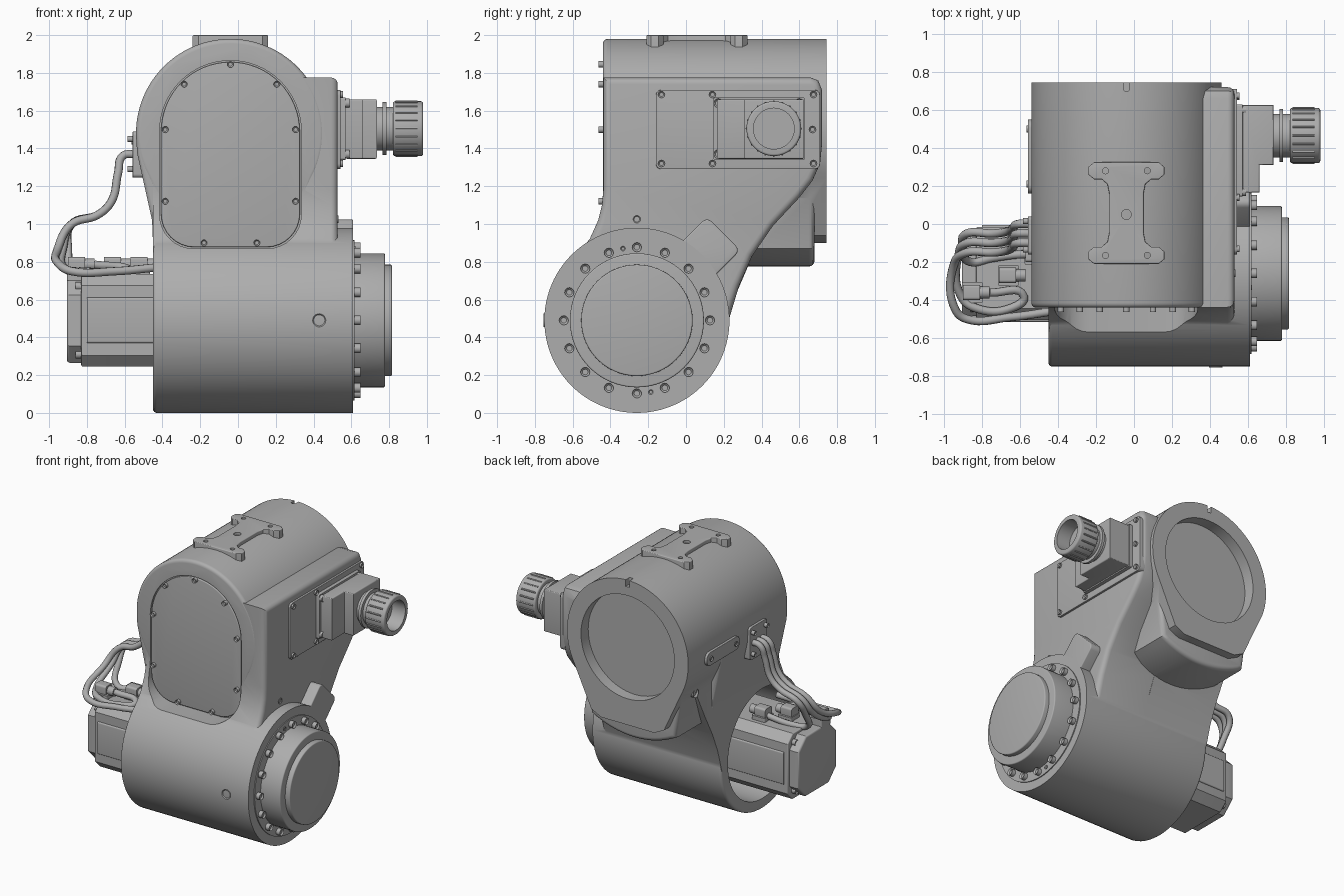
import bpy, bmesh
from math import sin, cos, pi, radians
from mathutils import Vector

cube = bpy.data.objects.get("Cube")
if cube:
    bpy.data.objects.remove(cube, do_unlink=True)

GREY = (0.42, 0.42, 0.42, 1)
metal = bpy.data.materials.new("cast_grey")
metal.use_nodes = True
metal.diffuse_color = GREY
metal.node_tree.nodes["Principled BSDF"].inputs["Base Color"].default_value = GREY

AXES = {"x": lambda u, v, w: (w, u, v), "y": lambda u, v, w: (u, w, v), "z": lambda u, v, w: (u, v, w)}


def arc(cu, cv, r, a0=0, a1=360, n=48):
    steps = n if a1 - a0 == 360 else n + 1
    return [(cu + r * cos(radians(a0 + (a1 - a0) * i / n)), cv + r * sin(radians(a0 + (a1 - a0) * i / n)))
            for i in range(steps)]


def rounded(u0, u1, v0, v1, r, n=5):
    return (arc(u1 - r, v1 - r, r, 0, 90, n) + arc(u0 + r, v1 - r, r, 90, 180, n)
            + arc(u0 + r, v0 + r, r, 180, 270, n) + arc(u1 - r, v0 + r, r, 270, 360.01, n))


def prism(name, axis, pts, w0, w1, bevel=0, bevel_ends=(0, 1), socket=0):
    """Extrude a flat outline along an axis, rounding the rims of chosen ends."""
    bm = bmesh.new()
    ends = [[bm.verts.new(AXES[axis](u, v, w)) for u, v in pts] for w in (w0, w1)]
    caps = [bm.faces.new(e) for e in ends]
    n = len(pts)
    for i in range(n):
        j = (i + 1) % n
        bm.faces.new((ends[0][i], ends[0][j], ends[1][j], ends[1][i]))
    bmesh.ops.recalc_face_normals(bm, faces=bm.faces)
    if socket:
        bmesh.ops.inset_individual(bm, faces=[caps[1]], thickness=socket, depth=-socket)
    if bevel:
        rims = [e for k in bevel_ends for e in caps[k].edges]
        bmesh.ops.bevel(bm, geom=rims, offset=bevel, segments=4, profile=0.5, affect="EDGES")
    mesh = bpy.data.meshes.new(name)
    bm.to_mesh(mesh)
    bm.free()
    ob = bpy.data.objects.new(name, mesh)
    bpy.context.collection.objects.link(ob)
    mesh.materials.append(metal)
    return ob


def combine(target, other, operation):
    mod = target.modifiers.new(operation, "BOOLEAN")
    mod.operation, mod.solver, mod.object = operation, "EXACT", other
    bpy.context.view_layer.objects.active = target
    bpy.ops.object.modifier_apply(modifier=mod.name)
    bpy.data.objects.remove(other, do_unlink=True)


def bolts(name, axis, spots, w0, w1, r=0.02):
    for i, (u, v) in enumerate(spots):
        prism(f"{name}_{i + 1}", axis, arc(u, v, r, n=12), w0, w1, socket=r * 0.4)


# Main casting: a horizontal barrel, a drum across it, and the webs between
JY, JZ, DX, DZ = -0.26, 0.49, -0.04, 1.48
body = prism("housing", "x", arc(JY, JZ, 0.49, n=96), -0.45, 0.61, 0.02, (0,))
drum_outline = arc(DX, DZ, 0.5, -28, 208, 72) + [(DX - 0.3, 0.94), (DX - 0.22, 0.9), (DX + 0.22, 0.9), (DX + 0.3, 0.94)]
combine(body, prism("drum", "y", drum_outline, -0.44, 0.745, 0.025, (0,)), "UNION")
neck = arc(DX, DZ, 0.705, 240, 300, 16) + [(DX + 0.4, 1.2), (DX - 0.4, 1.2)]
combine(body, prism("neck", "y", neck, 0.1, 0.68, 0.03, (1,)), "UNION")
front_edge = [(-0.59, 0.83), (-0.51, 0.92), (-0.465, 1.02), (-0.445, 1.1), (-0.438, 1.18)]
right_web = [(0.1, 0.3), (-0.3, 0.4)] + front_edge + [(-0.438, 1.775), (0.66, 1.775)] + [
    (0.70, 1.76), (0.72, 1.71), (0.72, 1.42), (0.71, 1.32), (0.67, 1.23), (0.6, 1.14),
    (0.46, 0.99), (0.35, 0.83), (0.28, 0.67), (0.235, 0.52), (0.2, 0.4)]
combine(body, prism("right_web", "x", right_web, 0.02, 0.528, 0.035, (1,)), "UNION")
left_web = [(0.1, 0.3), (-0.3, 0.4)] + front_edge + [
    (-0.438, 1.4), (0.6, 1.4), (0.52, 1.15), (0.42, 0.95), (0.33, 0.78), (0.27, 0.64), (0.235, 0.52), (0.2, 0.4)]
combine(body, prism("left_web", "x", left_web, -0.449, 0.1), "UNION")
shoulder = [(-0.538, 1.46), (-0.535, 1.38), (-0.455, 1.02), (-0.448, 0.85), (0.3, 0.85), (0.3, 1.46)]
combine(body, prism("shoulder", "y", shoulder, -0.437, 0.34, 0.02), "UNION")

# Openings: motor bore, front cover pocket, drum bore and index notch
combine(body, prism("bore", "x", arc(JY, JZ, 0.41, n=64), -0.6, -0.1), "DIFFERENCE")
cover = (arc(DX, 1.49, 0.375, 0, 180, 32) + arc(DX - 0.195, 1.05, 0.18, 180, 270, 8)
         + arc(DX + 0.195, 1.05, 0.18, 270, 360, 8))
combine(body, prism("pocket", "y", cover, -0.9, -0.425), "DIFFERENCE")
combine(body, prism("drum_bore", "y", arc(DX, DZ, 0.385, n=64), 0.66, 0.9), "DIFFERENCE")
combine(body, prism("notch", "z", rounded(-0.056, -0.024, 0.7, 0.9, 0.01), 1.93, 2.2), "DIFFERENCE")

# Front cover and its bolts
lid = [(DX + (u - DX) * 0.98, 1.37 + (v - 1.37) * 0.985) for u, v in cover]
prism("front_cover", "y", lid, -0.4, -0.44, 0.006, (1,))
spots = [(DX, 1.845)] + [(DX + s * a, z) for s in (-1, 1)
                         for a, z in ((0.245, 1.74), (0.345, 1.5), (0.345, 1.12), (0.14, 0.9))]
bolts("cover_bolt", "y", spots, -0.43, -0.462, 0.017)

# Top mounting pad, shaped like an I, with hollow screws
half = rounded(-0.24, 0.16, 0.235, 0.325, 0.03)
top_pad = [(-0.13, 0.16), (-0.14, 0.21), (-0.17, 0.235), (-0.21, 0.235), (-0.24, 0.26), (-0.24, 0.3), (-0.21, 0.325)]
top_pad += [(2 * DX - x, y) for x, y in reversed(top_pad)]
top_pad += [(x, 0.115 - y) for x, y in reversed(top_pad)]
pad = prism("top_pad", "z", top_pad, 1.9, 2.0, 0.006, (1,))
for x, y, r in [(DX, 0.05, 0.026)] + [(DX + s * 0.11, y, 0.016) for s in (-1, 1) for y in (0.28, -0.165)]:
    combine(pad, prism("hole", "z", arc(x, y, r, n=16), 1.96, 2.1), "DIFFERENCE")

# Output flange with its ring of bolts, hub and stop lug
prism("flange_ring", "x", arc(JY, JZ, 0.425, n=64), 0.59, 0.617)
prism("output_hub", "x", arc(JY, JZ, 0.355, n=64), 0.6, 0.778, 0.008, (1,))
prism("output_disc", "x", arc(JY, JZ, 0.295, n=64), 0.77, 0.815, 0.008, (1,))
bolts("flange_bolt", "x", arc(JY, JZ, 0.387, n=16), 0.61, 0.648, 0.025)
bolts("flange_pin", "x", arc(JY, JZ, 0.387, 101, 281, 1), 0.61, 0.622, 0.013)
lug = [(JY + (u - v) * cos(pi / 4), JZ + (u + v) * cos(pi / 4)) for u, v in rounded(0.38, 0.65, -0.125, 0.125, 0.035)]
prism("stop_lug", "x", lug, 0.5, 0.61, 0.008, (1,))

# Small plugs and screws in the casting
prism("oil_plug", "y", arc(0.43, 0.49, 0.035, n=24), -0.7, -0.755, socket=0.012)
prism("side_screw", "x", arc(-0.26, 1.025, 0.02, n=16), 0.5, 0.533, socket=0.006)
prism("drain_plug", "x", arc(0.54, 1.17, 0.032, n=24), -0.3, -0.46, socket=0.012)

# Electrical connector on the right side
prism("connector_plate", "x", rounded(-0.16, 0.71, 1.29, 1.71, 0.03), 0.5, 0.543, 0.004, (1,))
bolts("plate_bolt", "x", [(y, z) for y in (-0.13, 0.14, 0.675) for z in (1.32, 1.685)] + [(0.67, 1.5)],
      0.54, 0.556, 0.018)
prism("connector_base", "x", rounded(0.145, 0.63, 1.34, 1.67, 0.01), 0.54, 0.57)
box = [(0.57, 0.165), (0.66, 0.165), (0.66, 0.31), (0.735, 0.31), (0.735, 0.625), (0.57, 0.625)]
prism("connector_box", "z", box, 1.345, 1.66, 0.008)
bolts("connector_bolt", "x", [(y, z) for y in (0.17, 0.6) for z in (1.37, 1.64)], 0.57, 0.59, 0.024)
for i, (x0, x1, r) in enumerate([(0.73, 0.77, 0.115), (0.765, 0.785, 0.14), (0.785, 0.83, 0.115)]):
    prism(f"connector_neck_{i + 1}", "x", arc(0.465, 1.505, r), x0, x1)
knob = prism("connector_nut", "x", arc(0.465, 1.505, 0.145), 0.82, 0.98, 0.012)
combine(knob, prism("nut_bore", "x", arc(0.465, 1.505, 0.108), 0.87, 1.1), "DIFFERENCE")
for i, (y, z) in enumerate(arc(0.465, 1.505, 0.144, n=20)):
    prism(f"nut_rib_{i + 1}", "x", arc(y, z, 0.006, n=6), 0.835, 0.95)


# Motor: chamfered square body, rear cap and tie bolts
def octagon(h, c):
    return [(JY + u, JZ + v) for u, v in [(h, c - h), (h, h - c), (h - c, h), (c - h, h),
                                          (-h, h - c), (-h, c - h), (c - h, -h), (h - c, -h)]]


prism("motor_body", "x", octagon(0.245, 0.06), -0.83, -0.1, 0.008, (0,))
prism("motor_cap", "x", octagon(0.225, 0.09), -0.905, -0.82, 0.015, (0,))
bolts("motor_bolt", "x", [(JY + s * 0.18, JZ + t * 0.18) for s in (-1, 1) for t in (-1, 1)], -0.82, -0.86, 0.022)
for s in (-1, 1):
    prism(f"motor_rail_{s + 2}", "x", rounded(JY + s * 0.235 - 0.02, JY + s * 0.235 + 0.02, 0.37, 0.61, 0.01), -0.8, -0.3)

# Cable sockets on top of the motor
for i, (x, y) in enumerate([(-0.85, -0.36), (-0.66, -0.27), (-0.52, -0.16)]):
    prism(f"socket_base_{i + 1}", "z", rounded(x - 0.055, x + 0.055, y - 0.055, y + 0.055, 0.01), 0.7, 0.765)
    prism(f"socket_block_{i + 1}", "x", rounded(y - 0.04, y + 0.04, 0.745, 0.825, 0.015), x - 0.05, x + 0.04)
    prism(f"socket_gland_{i + 1}", "x", arc(y, 0.785, 0.032, n=12), x + 0.03, x + 0.09)

# Cable entry plate and blanking plate on the left side
prism("cable_plate", "x", rounded(-0.16, 0.04, 1.245, 1.49, 0.02), -0.45, -0.558, 0.004, (1,))
bolts("cable_plate_bolt", "x", [(y, z) for y in (-0.135, 0.015) for z in (1.29, 1.45)], -0.55, -0.585, 0.016)
prism("blanking_plate", "x", rounded(0.16, 0.55, 1.39, 1.49, 0.045), -0.5, -0.558, 0.004, (1,))
bolts("blanking_bolt", "x", [(0.21, 1.44), (0.5, 1.44)], -0.55, -0.565, 0.018)


# Cables looping down to the motor
def cable(name, pts, r=0.022):
    curve = bpy.data.curves.new(name, "CURVE")
    curve.dimensions, curve.bevel_depth, curve.bevel_resolution, curve.resolution_u = "3D", r, 3, 8
    curve.use_fill_caps = True
    spline = curve.splines.new("BEZIER")
    spline.bezier_points.add(len(pts) - 1)
    for point, co in zip(spline.bezier_points, pts):
        point.co = Vector(co)
        point.handle_left_type = point.handle_right_type = "AUTO"
    curve.materials.append(metal)
    bpy.context.collection.objects.link(bpy.data.objects.new(name, curve))


tails = [
    [(-0.94, -0.45, 0.78), (-0.88, -0.5, 0.75), (-0.65, -0.49, 0.75), (-0.43, -0.46, 0.77)],
    [(-0.91, -0.38, 0.76), (-0.84, -0.44, 0.75), (-0.64, -0.44, 0.75), (-0.58, -0.38, 0.76), (-0.76, -0.36, 0.785)],
    [(-0.86, -0.2, 0.75), (-0.75, -0.18, 0.74), (-0.6, -0.16, 0.76), (-0.45, -0.16, 0.785)]]
for i, tail in enumerate(tails):
    d = i * 0.05
    drop = [(-0.54, -0.1 + d, 1.37), (-0.61, -0.1 + d, 1.36), (-0.635, -0.12 + d, 1.27), (-0.67, -0.14 + d, 1.12),
            (-0.74, -0.15 + d, 1.05), (-0.88, -0.15 + d, 1.0), (-0.95 + d * 0.5, -0.22 + d, 0.88)]
    cable(f"cable_{i + 1}", drop + tail)

# Smooth the curved skins, keep the hard edges
bpy.ops.object.select_all(action="DESELECT")
for ob in bpy.context.collection.objects:
    if ob.type == "MESH" and ob.data.materials and ob.data.materials[0] == metal:
        ob.select_set(True)
        bpy.context.view_layer.objects.active = ob
bpy.ops.object.shade_smooth_by_angle(angle=radians(32))
